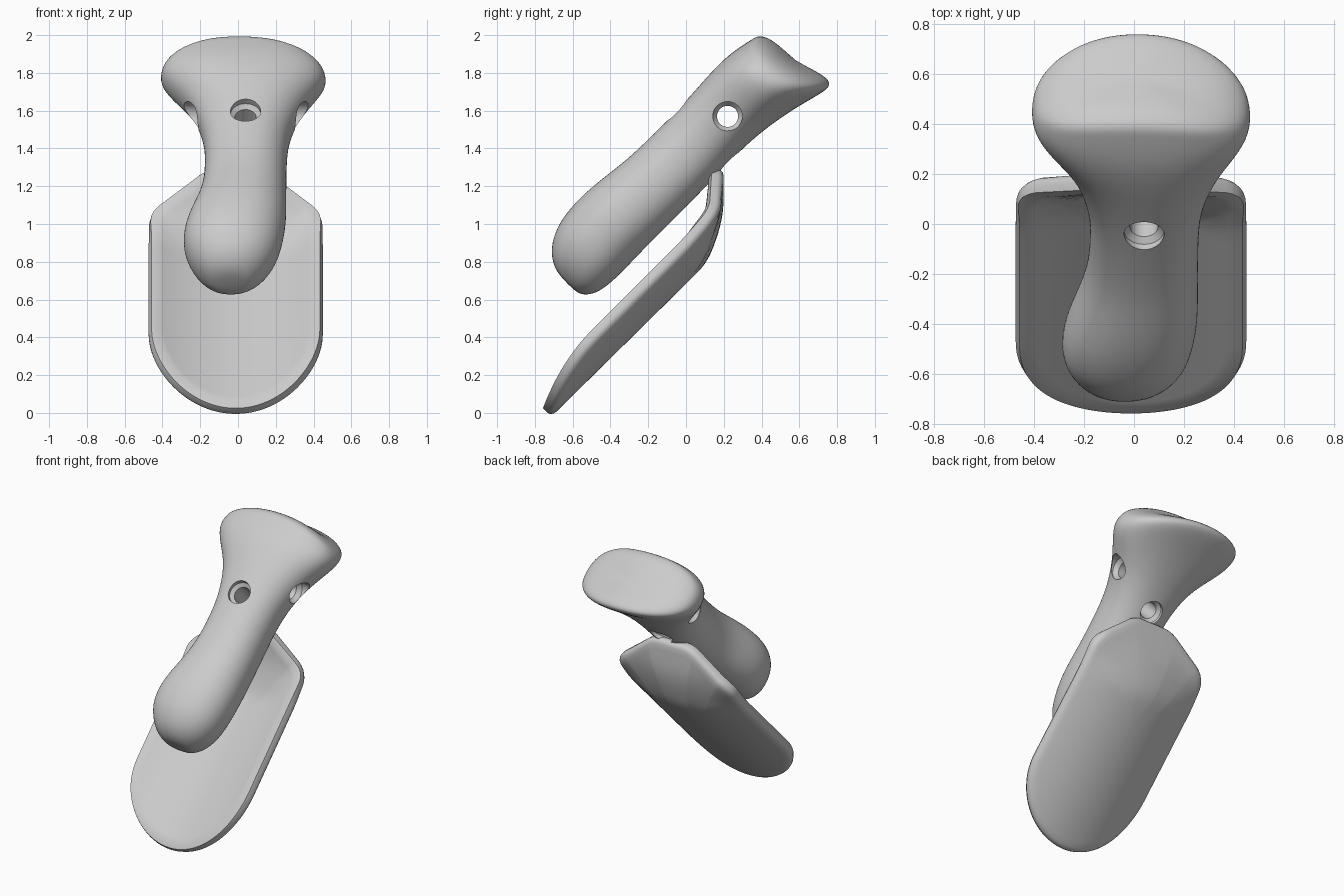
import bpy, bmesh, math
from mathutils import Vector

cube = bpy.data.objects.get("Cube")
if cube:
    bpy.data.objects.remove(cube, do_unlink=True)

grey = bpy.data.materials.new("plain grey")
grey.use_nodes = True
COLOUR = (0.6, 0.6, 0.6, 1)
grey.diffuse_color = COLOUR
grey.node_tree.nodes["Principled BSDF"].inputs["Base Color"].default_value = COLOUR

R = math.sqrt(0.5)


def tilt(x, u, v):
    """Point from the slanted frame: u runs up the shaft, v across it."""
    return Vector((x, (u - v) * R, (u + v) * R))


def loft(name, rings):
    """Skin closed rings of equal length and cap both ends."""
    bm = bmesh.new()
    loops = [[bm.verts.new(p) for p in ring] for ring in rings]
    n = len(loops[0])
    for a, b in zip(loops, loops[1:]):
        for i in range(n):
            j = (i + 1) % n
            bm.faces.new((a[i], a[j], b[j], b[i]))
    bm.faces.new(loops[0])
    bm.faces.new(loops[-1])
    bmesh.ops.recalc_face_normals(bm, faces=bm.faces)
    mesh = bpy.data.meshes.new(name)
    bm.to_mesh(mesh)
    bm.free()
    mesh.materials.append(grey)
    obj = bpy.data.objects.new(name, mesh)
    bpy.context.collection.objects.link(obj)
    return obj


def finish(obj, angle):
    """Apply modifiers and shade smooth, keeping sharp edges."""
    bpy.ops.object.select_all(action='DESELECT')
    obj.select_set(True)
    bpy.context.view_layer.objects.active = obj
    if obj.modifiers:
        bpy.ops.object.convert(target='MESH')
    bpy.ops.object.shade_smooth_by_angle(angle=math.radians(angle))


# Bone shaft: u, left x, right x, low v, high v, end-face slant
SECTIONS = [
    (.04, -.10, .04, .87, .98, 0),
    (.055, -.16, .08, .825, 1.05, 0),
    (.11, -.225, .155, .782, 1.125, 0),
    (.21, -.28, .215, .766, 1.18, 0),
    (.32, -.295, .24, .766, 1.2, 0),
    (.45, -.27, .257, .77, 1.203, 0),
    (.6, -.215, .257, .77, 1.187, 0),
    (.75, -.18, .257, .77, 1.167, 0),
    (1.0, -.172, .26, .772, 1.165, 0),
    (1.15, -.2, .29, .777, 1.168, 0),
    (1.3, -.25, .345, .772, 1.178, 0),
    (1.45, -.36, .43, .75, 1.185, -.03),
    (1.57, -.412, .47, .722, 1.175, -.08),
    (1.68, -.412, .467, .685, 1.153, -.15),
    (1.735, -.385, .435, .682, 1.142, -.18),
    (1.75, -.29, .34, .74, 1.07, -.18),
    (1.735, -.12, .16, .84, .97, -.18),
]
SIDES = 28


def section(u, left, right, low, high, slant):
    ring = []
    for i in range(SIDES):
        a = math.tau * i / SIDES
        c, s = math.cos(a), math.sin(a)
        # the flared head is squarer along its front edge
        power = .9 if s < 0 else .9 + slant
        x = (left + right) / 2 + (right - left) / 2 * math.copysign(abs(c) ** power, c)
        v = (low + high) / 2 + (high - low) / 2 * math.copysign(abs(s) ** power, s)
        bow = (v - .92) + .55 * (x / .43) ** 2
        ring.append(tilt(x, u + slant * bow, v))
    return ring


bone = loft("bone_shaft", [section(*s) for s in SECTIONS])
sub = bone.modifiers.new("smooth", 'SUBSURF')
sub.levels = sub.render_levels = 2


# Countersunk drill holes
def drill(name, profile, place):
    rings = []
    for d, r in profile:
        ring = []
        for i in range(40):
            a = math.tau * i / 40
            ring.append(place(d, r * math.cos(a), r * math.sin(a)))
        rings.append(ring)
    cutter = loft(name, rings)
    cutter.hide_render = True
    mod = bone.modifiers.new(name, 'BOOLEAN')
    mod.operation = 'DIFFERENCE'
    mod.solver = 'EXACT'
    mod.object = cutter
    return cutter


cutters = [
    drill("cross_hole_cutter",
          [(-.6, .078), (-.21, .078), (-.18, .056), (.27, .056), (.30, .078), (.6, .078)],
          lambda d, a, b: Vector((d, .22 + a, 1.57 + b))),
    drill("upright_hole_cutter",
          [(.6, .08), (.805, .08), (.825, .056), (1.115, .056), (1.135, .08), (1.4, .08)],
          lambda d, a, b: tilt(.04 + a, 1.10 + b, d)),
]
bpy.context.view_layer.update()
finish(bone, 32)
for c in cutters:
    bpy.data.objects.remove(c, do_unlink=True)

# Curved plate: path distance, centre y and z, edge y and z
PATH = [
    (0, -.72, .025, -.80, .105),
    (1.13, .081, .815, -.003, .902),
    (1.22, .12, .915, .05, .96),
    (1.32, .15, 1.01, .11, 1.025),
    (1.42, .163, 1.10, .15, 1.10),
    (1.62, .162, 1.29, .155, 1.29),
]
HALF = .457


def path_at(s):
    k = 0
    while k < len(PATH) - 2 and s > PATH[k + 1][0]:
        k += 1
    a, b = PATH[k], PATH[k + 1]
    t = (s - a[0]) / (b[0] - a[0])
    return [p + (q - p) * t for p, q in zip(a[1:], b[1:])]


def sheet(x, s):
    rows = [path_at(s + d * .018) for d in range(-3, 4)]
    cy, cz, ey, ez = [sum(c) / len(rows) for c in zip(*rows)]
    w = (x / HALF) ** 2
    return Vector((x - .012, cy + (ey - cy) * w, cz + (ez - cz) * w))


def plate_point(x, s, lift):
    e = .01
    across = sheet(x + e, s) - sheet(x - e, s)
    along = sheet(x, s + e) - sheet(x, s - e)
    # the cross product points to the back, so front lifts are negated
    return sheet(x, s) + along.cross(across).normalized() * -lift


def rounded(before, corner, after, r, steps=6):
    """Quadratic fillet at an outline corner."""
    p, a, b = (Vector(q) for q in (corner, before, after))
    a = p + (a - p).normalized() * r
    b = p + (b - p).normalized() * r
    return [a.lerp(p, t / steps).lerp(p.lerp(b, t / steps), t / steps)
            for t in range(steps + 1)]


# Half outline from the round foot up to the tapered top
FOOT = HALF + .027
half = []
for i in range(25):
    a = math.pi / 2 * i / 24
    half.append(Vector((HALF * math.sin(a), HALF - FOOT * math.cos(a))))
half += [Vector((HALF, HALF + .06 * i)) for i in range(1, 13)]
shoulder, top = (HALF, 1.37), (.15, 1.62)
half += rounded((HALF, .5), shoulder, top, .1)
half += rounded(shoulder, top, (0, 1.62), .06)
half.append(Vector((0, 1.62)))
outline = half + [Vector((-p.x, p.y)) for p in reversed(half[1:-1])]
MID, LONG = .797, .823


def plate_ring(inset, scale, lift):
    fx, fs = (1 - inset / HALF) * scale, (1 - inset / LONG) * scale
    return [plate_point(p.x * fx, MID + (p.y - MID) * fs, lift) for p in outline]


# Back face, rounded back edge, side wall, chamfered rim, front face
fills = [.02 + .98 * i / 20 for i in range(21)]
rings = [plate_ring(.035, f, -.037) for f in fills]
rings += [plate_ring(.018, 1, -.032), plate_ring(.006, 1, -.022),
          plate_ring(0, 1, -.008), plate_ring(0, 1, .026)]
rings += [plate_ring(.036, f, .042) for f in reversed(fills)]
plate = loft("curved_plate", rings)
finish(plate, 30)
